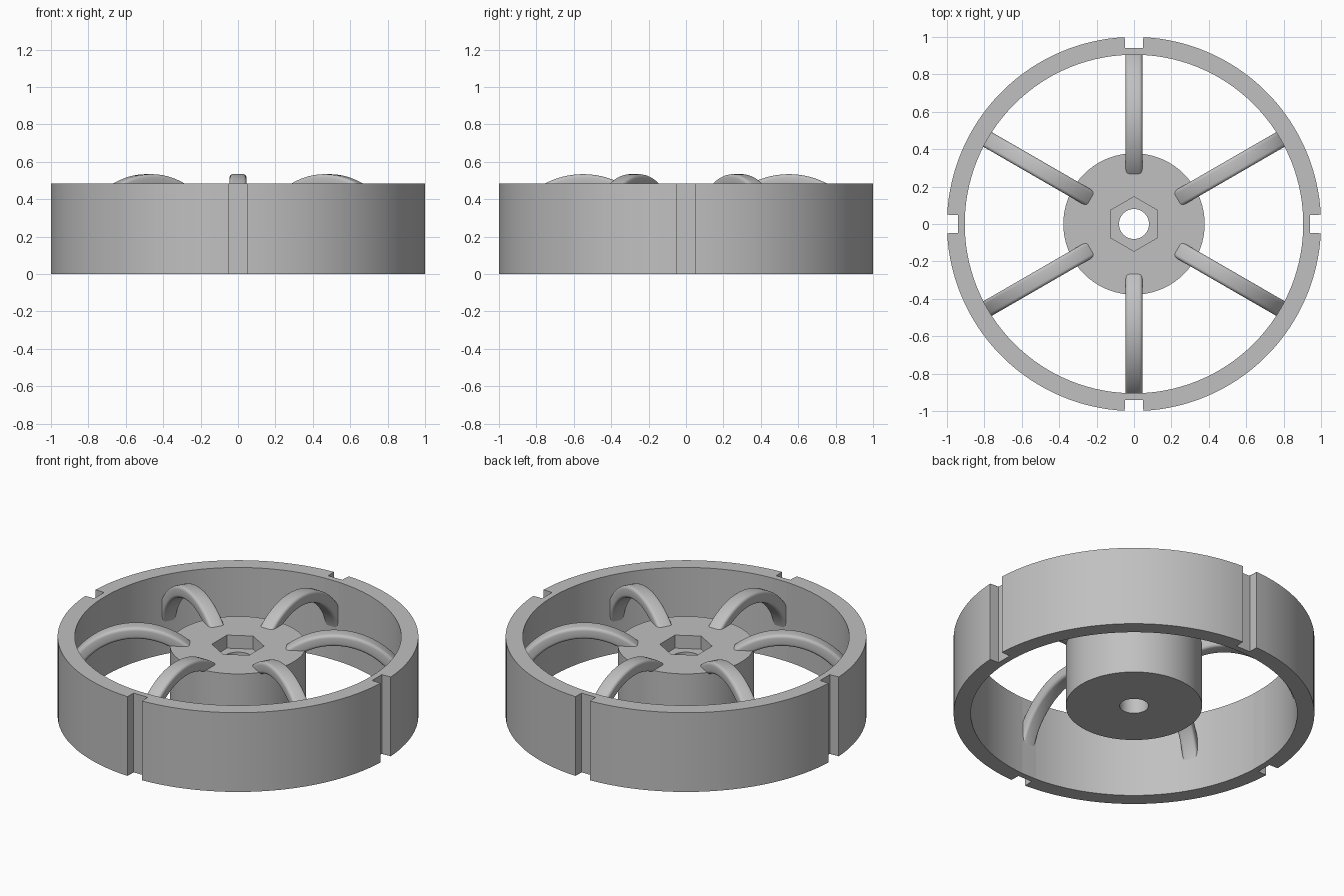
import bpy, bmesh, math
from mathutils import Matrix

if "Cube" in bpy.data.objects:
    bpy.data.objects.remove(bpy.data.objects["Cube"])

grey = bpy.data.materials.new("plain grey")
grey.diffuse_color = (0.53, 0.53, 0.53, 1)
grey.use_nodes = True
grey.node_tree.nodes["Principled BSDF"].inputs["Base Color"].default_value = grey.diffuse_color


def finish(name, bm):
    """Turn a bmesh into a named, coloured, smooth-shaded object."""
    bmesh.ops.recalc_face_normals(bm, faces=bm.faces)
    me = bpy.data.meshes.new(name)
    bm.to_mesh(me)
    bm.free()
    me.materials.append(grey)
    ob = bpy.data.objects.new(name, me)
    bpy.context.collection.objects.link(ob)
    bpy.ops.object.select_all(action='DESELECT')
    ob.select_set(True)
    bpy.context.view_layer.objects.active = ob
    bpy.ops.object.shade_smooth_by_angle(angle=math.radians(30))
    return ob


def skin(name, loops, closed):
    """Join equal-length rings of points with quads; closed joins last to first."""
    bm = bmesh.new()
    rings = [[bm.verts.new(p) for p in loop] for loop in loops]
    n = len(rings[0])
    pairs = list(zip(rings, rings[1:])) + ([(rings[-1], rings[0])] if closed else [])
    for a, b in pairs:
        for i in range(n):
            j = (i + 1) % n
            bm.faces.new((a[i], a[j], b[j], b[i]))
    return bm


# Rim: ring with four square notches in its outer wall
R_OUT, R_IN, R_NOTCH, HALF, RIM_H = 1.0, 0.905, 0.94, 0.05, 0.485
outer = []
for q in range(4):
    rot = Matrix.Rotation(q * math.pi / 2, 2)
    edge = math.asin(HALF / R_OUT)
    x_edge = R_OUT * math.cos(edge)
    pts = [(x_edge, -HALF), (R_NOTCH, -HALF), (R_NOTCH, HALF)]
    for i in range(33):
        a = edge + (math.pi / 2 - 2 * edge) * i / 33
        pts.append((R_OUT * math.cos(a), R_OUT * math.sin(a)))
    for p in pts:
        outer.append((p[0] * rot[0][0] + p[1] * rot[0][1],
                      p[0] * rot[1][0] + p[1] * rot[1][1]))
inner = [(x * R_IN / math.hypot(x, y), y * R_IN / math.hypot(x, y)) for x, y in outer]
finish("rim", skin("rim", [[(x, y, z) for x, y in ring] for ring, z in
                           ((outer, 0), (outer, RIM_H), (inner, RIM_H), (inner, 0))], True))

# Hub: cylinder with a hexagonal pocket and a through hole
SEG = 72


def circle(r, z):
    return [(r * math.cos(math.tau * i / SEG), r * math.sin(math.tau * i / SEG), z)
            for i in range(SEG)]


def hexagon(apothem, z):
    pts = []
    for i in range(SEG):
        a = math.tau * i / SEG
        off = (a + math.pi / 6) % (math.pi / 3) - math.pi / 6
        r = apothem / math.cos(off)
        pts.append((r * math.cos(a), r * math.sin(a), z))
    return pts


finish("hub", skin("hub", [circle(0.08, 0.05), circle(0.378, 0.05), circle(0.378, 0.432),
                           hexagon(0.126, 0.432), hexagon(0.126, 0.352),
                           circle(0.08, 0.352)], True))

# Spokes: arched bars with rounded edges, from hub top down to the rim wall
CX, CZ, R1, R2, W, FIL = 0.55, 0.094, 0.37, 0.44, 0.045, 0.018
section = []
for sy, sr, start in ((1, 1, 0), (-1, 1, 90), (-1, -1, 180), (1, -1, 270)):
    for k in range(5):
        a = math.radians(start + 22.5 * k)
        section.append((sy * (W - FIL) + FIL * math.cos(a),
                        (R1 + R2) / 2 + sr * ((R2 - R1) / 2 - FIL) + FIL * math.sin(a)))
for s in range(6):
    loops = []
    for i in range(37):
        a = math.radians(145 - 140 * i / 36)
        loops.append([(CX + r * math.cos(a), y, CZ + r * math.sin(a)) for y, r in section])
    bm = skin("spoke", loops, False)
    # trim flat just inside the rim wall, then cap both ends
    bmesh.ops.bisect_plane(bm, geom=bm.verts[:] + bm.edges[:] + bm.faces[:],
                           plane_co=(0.915, 0, 0), plane_no=(1, 0, 0), clear_outer=True)
    bmesh.ops.holes_fill(bm, edges=[e for e in bm.edges if e.is_boundary], sides=0)
    bmesh.ops.rotate(bm, verts=bm.verts, cent=(0, 0, 0),
                     matrix=Matrix.Rotation(math.radians(30 + 60 * s), 3, 'Z'))
    finish("spoke_%d" % (s + 1), bm)
